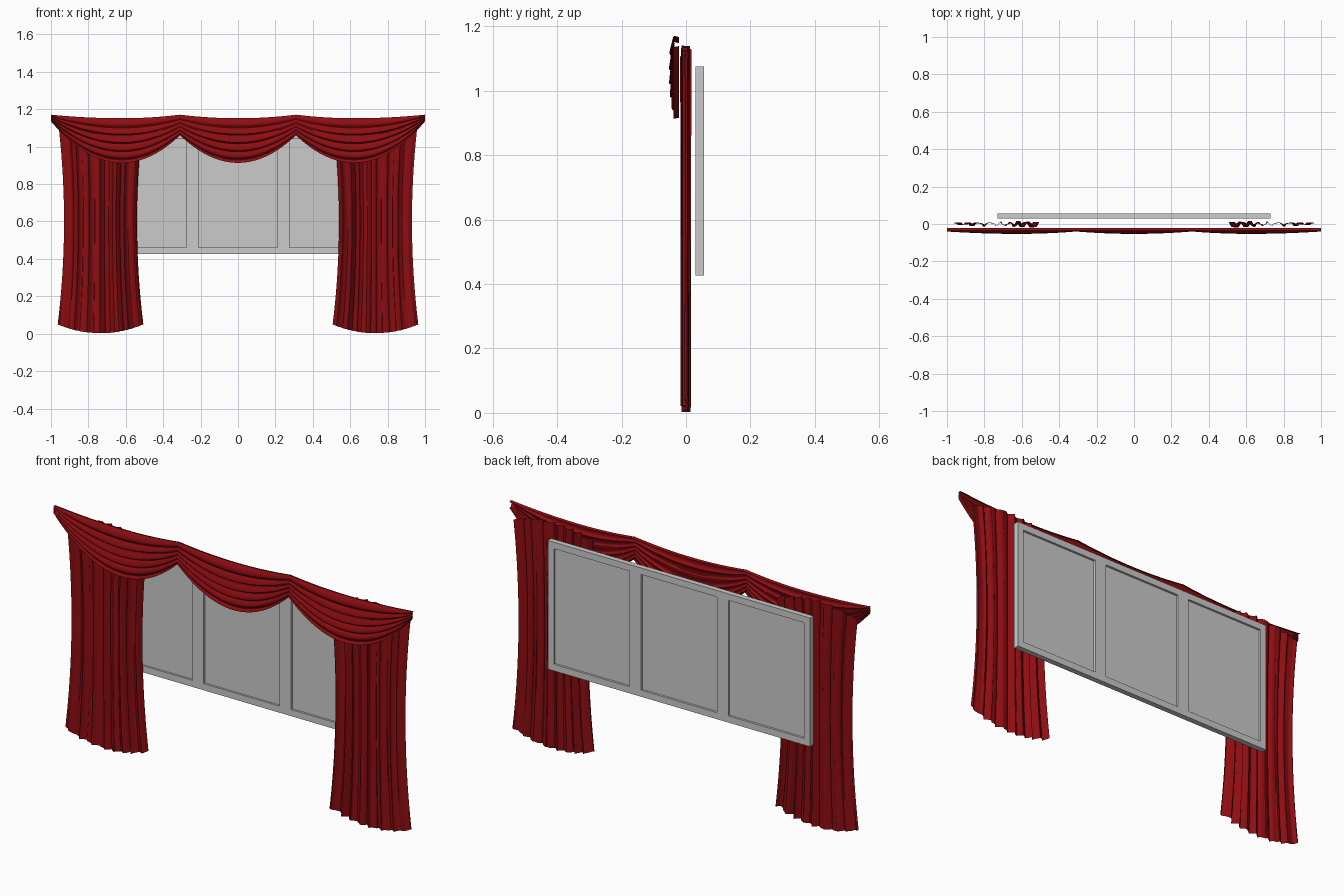
import bpy, bmesh
from math import sin, pi

if "Cube" in bpy.data.objects:
    bpy.data.objects.remove(bpy.data.objects["Cube"])

red = bpy.data.materials.new("red_cloth")
red.diffuse_color = (0.27, 0.004, 0.006, 1)
red.use_nodes = True
red.node_tree.nodes["Principled BSDF"].inputs["Base Color"].default_value = red.diffuse_color


def sheet(name, fn, nu, nv):
    """Cloth sheet from fn(u, v) -> (x, y, z)."""
    bm = bmesh.new()
    g = [[bm.verts.new(fn(i / nu, j / nv)) for j in range(nv + 1)] for i in range(nu + 1)]
    for i in range(nu):
        for j in range(nv):
            bm.faces.new((g[i][j], g[i][j + 1], g[i + 1][j + 1], g[i + 1][j]))
    bmesh.ops.remove_doubles(bm, verts=bm.verts, dist=1e-5)
    bmesh.ops.recalc_face_normals(bm, faces=bm.faces)
    # sheets face the front
    if sum(f.normal.y * f.calc_area() for f in bm.faces) > 0:
        bmesh.ops.reverse_faces(bm, faces=bm.faces)
    me = bpy.data.meshes.new(name)
    bm.to_mesh(me)
    bm.free()
    me.materials.append(red)
    ob = bpy.data.objects.new(name, me)
    bpy.context.collection.objects.link(ob)
    bpy.ops.object.select_all(action='DESELECT')
    ob.select_set(True)
    bpy.context.view_layer.objects.active = ob
    bpy.ops.object.shade_smooth_by_angle(angle=0.7)
    return ob


def box(bm, x0, x1, y0, y1, z0, z1):
    vs = bmesh.ops.create_cube(bm, size=1)["verts"]
    for v in vs:
        v.co = ((x0 + x1) / 2 + v.co.x * (x1 - x0),
                (y0 + y1) / 2 + v.co.y * (y1 - y0),
                (z0 + z1) / 2 + v.co.z * (z1 - z0))


def mesh_object(name, bm):
    me = bpy.data.meshes.new(name)
    bm.to_mesh(me)
    bm.free()
    bpy.context.collection.objects.link(bpy.data.objects.new(name, me))


# side curtains: pinched at mid height, curved hem, folds deeper on the inner side
def curtain(side):
    def fn(u, v):
        s = 2 * u - 1
        arc = 1 - s * s
        z0, z1 = 0.05 - 0.047 * arc, 1.10 + 0.04 * arc
        z = z0 + (z1 - z0) * v
        half = 0.195 + 0.034 * ((z - 0.6) / 0.55) ** 2
        ph = u + 0.025 * sin(9 * u)
        amp = 0.006 + 0.009 * u
        y = amp * sin(2 * pi * 8 * ph) + 0.004 * sin(2 * pi * 13 * u + 1 + 0.8 * v)
        x = -0.735 + half * s + 0.005 * sin(4 * pi * 8 * ph) * arc
        return side * -x, y, z
    return fn


sheet("left_curtain", curtain(-1), 110, 16)
sheet("right_curtain", curtain(1), 110, 16)


# swags: draped folds gathered at the corners, turned back along top and hem
def swag(xa, xc, xb, za, zb):
    def fn(u, v):
        x = xa + (xb - xa) * u
        t = (x - xc) / ((xa - xc) if x < xc else (xb - xc))
        end = za if x < xc else zb
        full = 1 - t * t
        top = 1.152 + 0.019 * t * t
        bot = 0.912 + (end - 0.912) * t * t
        if v < 0.04:                               # top turned back
            return x, -0.022, top - 0.004
        if v > 0.985:                              # hem turned back
            return x, -0.022, bot + 0.004
        w = (v - 0.04) / 0.945
        fold = abs(sin(pi * 5.5 * w ** 1.15))
        y = -0.036 - 0.005 * full * sin(pi * w) - (0.004 + 0.009 * full) * fold
        y += 0.010 * full * w ** 3
        sag = 0.006 * sin(2 * pi * 5.5 * w) * full
        return x, y, top + (bot - top) * w + sag * sin(pi * w)
    return fn


sheet("left_swag", swag(-1, -0.62, -0.31, 1.135, 1.06), 40, 50)
sheet("middle_swag", swag(-0.31, 0, 0.31, 1.06, 1.06), 40, 50)
sheet("right_swag", swag(0.31, 0.62, 1, 1.06, 1.135), 40, 50)

# window frame: rails and uprights
bm = bmesh.new()
Y0, Y1, Z0, Z1 = 0.029, 0.056, 0.427, 1.075
for z0, z1 in ((Z0, Z0 + 0.033), (Z1 - 0.033, Z1)):
    box(bm, -0.73, 0.73, Y0, Y1, z0, z1)
for x0, x1 in ((-0.73, -0.697), (-0.275, -0.212), (0.212, 0.275), (0.697, 0.73)):
    box(bm, x0, x1, Y0, Y1, Z0 + 0.033, Z1 - 0.033)
mesh_object("window_frame", bm)

# three recessed panes
bm = bmesh.new()
for x0, x1 in ((-0.697, -0.275), (-0.212, 0.212), (0.275, 0.697)):
    box(bm, x0, x1, 0.039, 0.045, Z0 + 0.033, Z1 - 0.033)
mesh_object("window_panes", bm)
